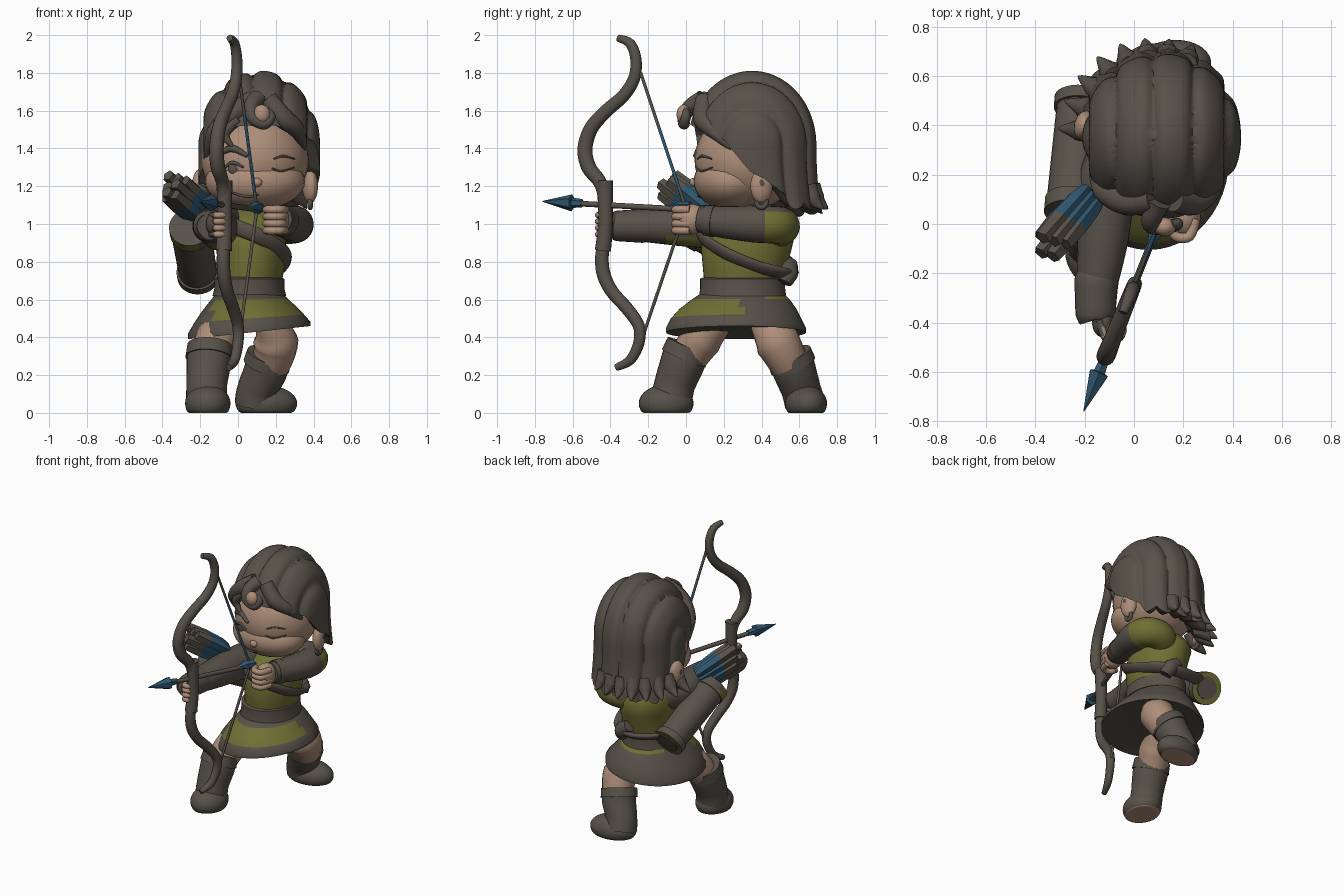
import bpy, bmesh, math
from mathutils import Vector as V

if "Cube" in bpy.data.objects:
    bpy.data.objects.remove(bpy.data.objects["Cube"])


def mat(name, col):
    m = bpy.data.materials.new(name)
    m.diffuse_color = (*col, 1)
    m.use_nodes = True
    m.node_tree.nodes["Principled BSDF"].inputs["Base Color"].default_value = m.diffuse_color
    return m


DARK = mat("dark brown grey", (0.095, 0.083, 0.066))
SKIN = mat("skin", (0.42, 0.27, 0.19))
OLIVE = mat("olive cloth", (0.16, 0.16, 0.035))
BLUE = mat("feather blue", (0.03, 0.095, 0.16))


def finish(name, bm, mats, rule=None, angle=50):
    bmesh.ops.remove_doubles(bm, verts=bm.verts, dist=1e-5)
    bmesh.ops.recalc_face_normals(bm, faces=bm.faces)
    for f in bm.faces:
        if rule:
            f.material_index = rule(f.calc_center_median(), f.normal)
    me = bpy.data.meshes.new(name)
    bm.to_mesh(me)
    bm.free()
    for m in mats:
        me.materials.append(m)
    ob = bpy.data.objects.new(name, me)
    bpy.context.collection.objects.link(ob)
    bpy.ops.object.select_all(action='DESELECT')
    ob.select_set(True)
    bpy.context.view_layer.objects.active = ob
    bpy.ops.object.shade_smooth_by_angle(angle=math.radians(angle))
    return ob


def skin_rings(bm, rings):
    vs = [[bm.verts.new(p) for p in r] for r in rings]
    n = len(vs[0])
    for a, b in zip(vs, vs[1:]):
        for i in range(n):
            bm.faces.new((a[i], a[(i + 1) % n], b[(i + 1) % n], b[i]))
    bm.faces.new(vs[0])
    bm.faces.new(vs[-1])


def tube(name, pts, radii, mats=(DARK,), rule=None, sides=16, flat=1, sub=5, angle=50):
    """Swept tube through points with a radius per point (smooth spline if sub > 1)."""
    P = [V(p) for p in pts]
    if not isinstance(radii, (list, tuple)):
        radii = [radii] * len(P)
    Q, R = [], []
    for i in range(len(P) - 1):
        a, b, c, d = P[max(i - 1, 0)], P[i], P[i + 1], P[min(i + 2, len(P) - 1)]
        for k in range(sub):
            t = k / sub
            Q.append(0.5 * (2 * b + (c - a) * t + (2 * a - 5 * b + 4 * c - d) * t * t + (3 * b - a - 3 * c + d) * t ** 3))
            R.append(radii[i] + (radii[i + 1] - radii[i]) * t)
    Q.append(P[-1])
    R.append(radii[-1])
    n, rings = V((0.03, 0.05, 1)), []
    for i, q in enumerate(Q):
        t = (Q[min(i + 1, len(Q) - 1)] - Q[max(i - 1, 0)]).normalized()
        n = n - t * n.dot(t)
        if n.length < 0.15:
            n = V((1, 0, 0)) - t * t.x
        n.normalize()
        b = t.cross(n)
        rings.append([q + R[i] * (n * math.cos(w) + b * flat * math.sin(w))
                      for w in (2 * math.pi * k / sides for k in range(sides))])
    bm = bmesh.new()
    skin_rings(bm, rings)
    return finish(name, bm, mats, rule, angle)


def ball(name, c, r, mats=(SKIN,), rule=None, floor=None, turn=0):
    bm = bmesh.new()
    bmesh.ops.create_uvsphere(bm, u_segments=32, v_segments=20, radius=1)
    ca, sa = math.cos(turn), math.sin(turn)
    for v in bm.verts:
        x, y, z = v.co.x * r[0], v.co.y * r[1], v.co.z * r[2]
        v.co = V((c[0] + ca * x - sa * y, c[1] + sa * x + ca * y, c[2] + z))
        if floor is not None:
            v.co.z = max(v.co.z, floor)
    return finish(name, bm, mats, rule)


def loft(name, rows, mats, rule=None, n=48, tilt=0):
    """Stack of ellipses: (z, cx, cy, rx, ry); tilt raises the +x side of the lower rows."""
    bm = bmesh.new()
    skin_rings(bm, [[V((cx + rx * math.cos(w), cy + ry * math.sin(w), z + tilt * rx * math.cos(w) * (.64 - z) * 5))
                     for w in (2 * math.pi * k / n for k in range(n))] for z, cx, cy, rx, ry in rows])
    return finish(name, bm, mats, rule)


# ---- torso, belt and flared skirt
loft("tunic", [(.66, .06, .3, .165, .2), (.76, .07, .31, .175, .22), (.87, .07, .32, .185, .24),
               (.96, .06, .34, .19, .24), (1.03, .07, .35, .17, .19), (1.09, .08, .35, .09, .1)], [OLIVE])
loft("belt", [(.61, .06, .3, .17, .2), (.62, .06, .3, .195, .23), (.66, .06, .3, .185, .225),
              (.71, .06, .3, .185, .225), (.72, .06, .3, .16, .2)], [DARK])
loft("skirt", [(.64, .06, .3, .17, .21), (.6, .06, .29, .205, .26), (.55, .06, .275, .25, .31), (.5, .06, .265, .29, .345),
               (.45, .06, .265, .325, .37), (.425, .06, .265, .325, .37), (.43, .06, .27, .3, .33),
               (.44, .06, .28, .15, .2)], [DARK, OLIVE],
     lambda c, n: int(.505 < c.z < .61 and c.y < .3 and c.x > -.13 or c.z > .59 and c.y > .4), tilt=.1)
tube("chest_strap", [(-.08, .16, 1.02), (.0, .09, .98), (.12, .085, .93), (.235, .2, .85), (.245, .36, .78), (.19, .51, .74),
                     (.06, .56, .73), (-.1, .53, .75), (-.18, .47, .78)], .042, flat=.5)
tube("strap_pouch", [(.08, .55, .79), (.14, .54, .74), (.16, .52, .69)], [.04, .055, .04])
tube("neck", [(.1, .34, 1.0), (.1, .34, 1.15)], .11, (SKIN,))

# ---- legs and boots
tube("front_thigh", [(-.03, .2, .5), (-.11, .09, .4), (-.155, 0, .28)], [.06, .11, .1], (SKIN,))
tube("back_thigh", [(.15, .38, .5), (.2, .48, .38), (.175, .55, .25)], [.05, .12, .1], (SKIN,))
tube("front_boot_shaft", [(-.15, .01, .35), (-.155, -.02, .26), (-.165, -.06, .15), (-.165, -.08, .05)],
     [.12, .118, .108, .11], sides=24)
tube("back_boot_shaft", [(.165, .55, .3), (.145, .575, .22), (.1, .61, .12), (.09, .63, .05)],
     [.12, .115, .105, .108], sides=24)
tube("front_boot_cuff", [(-.148, .015, .355), (-.153, -.012, .29)], [.12, .126], sides=24)
tube("back_boot_cuff", [(.167, .545, .305), (.15, .567, .25)], [.122, .125], sides=24)
sole = lambda c, n: int(n.z < -.9 and c.z < .005)
ball("front_boot_foot", (-.16, -.105, .05), (.12, .145, .1), (DARK, SKIN), sole, 0)
ball("back_boot_foot", (.15, .635, .05), (.165, .11, .095), (DARK, SKIN), sole, 0, .15)

# ---- bow arm (its left side) and drawing arm
tube("bow_arm_sleeve", [(-.02, .34, .97), (-.1, .2, .98), (-.125, -.05, .99), (-.15, -.25, .99)], [.11, .12, .105, .08],
     (DARK, OLIVE), lambda c, n: int(-.12 < c.y < .3 and c.z < .94), sides=24)
tube("bow_arm_cuff", [(-.148, -.2, .99), (-.152, -.23, .99), (-.157, -.37, .99), (-.157, -.39, .99)], [.075, .09, .08, .06], sides=24)
tube("draw_arm_sleeve", [(.1, .42, .95), (.19, .5, .985), (.285, .475, .995), (.3, .36, 1.0), (.255, .2, 1.01), (.22, .07, 1.025)],
     [.1, .1, .1, .098, .085, .068], (DARK, OLIVE), lambda c, n: int(c.y > .41 and c.z < 1.065 or c.x < .2 and c.y > .3), sides=24)
tube("draw_arm_cuff", [(.24, .15, 1.015), (.225, .1, 1.02)], [.086, .08], sides=24)
ball("draw_hand", (.205, .03, 1.025), (.066, .085, .08))
ball("bow_hand", (-.125, -.4, 1.0), (.045, .06, .06), (DARK,))
for k in range(4):
    z = .965 + .037 * k
    tube("draw_finger", [(.25, .02, z), (.225, -.05, z), (.17, -.05, z), (.15, -.005, z)], .021, (SKIN,), sides=10)
    z = .945 + .034 * k
    tube("bow_finger", [(-.14, -.39, z), (-.115, -.462, z), (-.075, -.452, z), (-.065, -.41, z)], .017,
         (DARK, SKIN), lambda c, n: int(c.x > -.125), sides=10)

# ---- recurve bow: everything lies in one slanted upright plane
B = lambda y, z: (.1 + .4 * y, y, z)
bow = [(-.36, 1.985), (-.295, 1.955), (-.265, 1.87), (-.275, 1.77), (-.33, 1.68), (-.42, 1.6), (-.5, 1.51), (-.535, 1.4),
       (-.515, 1.3), (-.455, 1.22), (-.43, 1.12), (-.425, .95), (-.445, .83), (-.435, .73), (-.39, .64), (-.31, .55),
       (-.25, .46), (-.25, .37), (-.295, .28), (-.37, .24)]
tube("bow", [B(*p) for p in bow], [.018, .027, .03, .032, .034, .036, .038, .04, .04, .036, .034, .034, .036, .037, .035, .034,
                                   .032, .03, .027, .018], flat=.95)
tube("bow_grip", [B(-.43, 1.23), B(-.427, 1.1), B(-.427, .98), B(-.44, .86)], [.043, .039, .039, .043])
nock = B(.0, 1.08)
for y, z in ((-.24, 1.8), (-.22, .43)):
    tube("bow_string", [B(y, z), nock], .009, (DARK, BLUE), lambda c, n: int(1.16 < c.z < 1.55), sides=8, sub=12)

# ---- nocked arrow
tube("arrow_shaft", [B(.04, 1.075), B(-.6, 1.11)], .015, sides=10)
tube("arrow_head", [B(-.55, 1.11), B(-.6, 1.112), B(-.605, 1.112), B(-.76, 1.12)], [.022, .027, .045, .002], (BLUE,), sides=6, sub=1, angle=20)
tube("arrow_feather", [B(.02, 1.085), B(-.04, 1.09), B(-.09, 1.085)], [.035, .03, .012], (BLUE,), sides=6, sub=1, angle=20)

# ---- quiver with a bundle of feathered arrows
q0, q1 = V((-.21, .51, .725)), V((-.25, .06, .975))
qa = (q1 - q0).normalized()
tube("quiver", [q0 + qa * .02, q0 + (q1 - q0) * .5, q1], [.1, .104, .108], sides=28)
tube("quiver_mouth_rim", [q1 - qa * .045, q1 + qa * .02], .114, (DARK, OLIVE),
     lambda c, n: int(n.x < .3 and c.z < 1.0 and n.y < .45 and n.dot(qa) < .5), sides=28)
tube("quiver_base_rim", [q0, q0 + qa * .05], .112, (DARK, OLIVE), lambda c, n: int(n.dot(qa) < -.5), sides=28)
tube("quiver_base", [q0 - qa * .006, q0 + qa * .01], .075, sides=20)
f0, f1 = V((-.18, .11, 1.05)), V((-.345, -.085, 1.2))
s1, s2 = V((.55, -.55, .0)).normalized(), V((.35, .3, .8)).normalized()
for i in (-1, 0, 1):
    for j in (-1, 0, 1):
        o = s1 * .042 * i + s2 * .05 * j
        e = f1 + o + (f1 - f0) * .09 * ((i * 2 + j) % 3 - 1)
        s = f0 + o * .8
        tube("quiver_feather", [s, s.lerp(e, .2), s.lerp(e, .6), s.lerp(e, .62), e], [.02, .036, .04, .04, .032],
             (BLUE, DARK), lambda c, n: int((c - f0).dot(f1 - f0) > .62 * (f1 - f0).length_squared), sides=5, sub=2, angle=15)

# ---- head, face and ears
HEADS = [((.09, .33, 1.34), (.285, .285, .265)), ((.09, .24, 1.225), (.265, .2, .15))]
ball("head", *HEADS[0])
ball("cheeks_and_jaw", *HEADS[1])


def face(x, z, off=.002):
    ys = [c[1] - r[1] * math.sqrt(max(0, 1 - ((x - c[0]) / r[0]) ** 2 - ((z - c[2]) / r[2]) ** 2)) for c, r in HEADS]
    return (x, min(ys) - off, z)


ball("nose", face(.1, 1.22, 0), (.028, .022, .024))
for name, pts, r in (("closed_eye", [(.18, 1.295), (.23, 1.28), (.3, 1.3)], .006), ("right_brow", [(.19, 1.345), (.24, 1.36), (.3, 1.345)], .007),
                     ("left_brow", [(-.1, 1.37), (-.03, 1.4), (.05, 1.36)], .02), ("mouth", [(-.03, 1.165), (.05, 1.145), (.11, 1.155)], .008),
                     ("open_eye_lid", [(-.08, 1.29), (-.03, 1.325), (.03, 1.3)], .01)):
    tube(name, [face(*p) for p in pts], [r * .6, r, r * .5], sides=8)
ball("open_eye", face(-.025, 1.295, 0), (.028, .009, .03), (DARK,))
for s in (-1, 1):
    x = .09 + .292 * s
    ball("ear", (x, .4, 1.2), (.04, .06, .09), turn=.25 * s)
    ball("ear_hollow", (x + .034 * s, .395, 1.21), (.007, .022, .03), (DARK,))
    tube("earring", [(x, .4 + .025 * math.sin(k * .785), 1.115 + .028 * math.cos(k * .785)) for k in range(9)], .014, sides=8, sub=2)

# ---- ridged, swept-back hair: hairline height depends on direction (degrees from the front)
LINE = [(0, 1.53), (40, 1.5), (65, 1.44), (88, 1.28), (112, 1.2), (128, 1.1), (180, 1.07)]


def hairline(w):
    for (a, za), (b, zb) in zip(LINE, LINE[1:]):
        if w <= b:
            return za + (zb - za) * (w - a) / (b - a)
    return LINE[-1][1]


rings, N, M = [], 200, 30
for j in range(M + 2):
    s, ring = min(j / M, 1), []
    for i in range(N):
        a = 2 * math.pi * i / N
        w = abs((math.degrees(a) + 180) % 360 - 180)
        back = max(0, min(1, (w - 95) / 35))
        hem = hairline(w) - .04 * back * (abs(math.sin(a * 9)) - .5)
        if math.sin(a) < 0 and w > 50:
            hem -= .07 * math.sin(a) ** 2
        z = 1.805 - (1.805 - hem) * (1 - math.cos(s * math.pi / 2))
        h = (z - 1.42) / .385
        r = math.sqrt(max(0, 1 - h * h)) if h > 0 else 1 + back * .14 * h * h * (1 if math.sin(a) < 0 else .6)
        dx, dy = math.sin(a) * r * .318, -math.cos(a) * r * .335
        u = math.asin(max(-1, min(1, dx / .335)))
        k = 1.02 - .085 * (1 - abs(math.sin(u * 6 + .6))) ** 2
        z = 1.42 + (z - 1.42) * k if z > 1.42 else z
        if j > M:
            k, z = .7, z + .04
        ring.append(V((.11 + dx * k, .35 + dy * k, z)))
    rings.append(ring)
bm = bmesh.new()
skin_rings(bm, rings[1:])
finish("hair", bm, [DARK], angle=60)

# loose locks, fringe and forelock curl
for pts, r in (([(.08, .1, 1.66), (-.03, .09, 1.58), (-.12, .14, 1.48), (-.165, .22, 1.36)], [.05, .055, .05, .015]),
               ([(.16, .1, 1.66), (.24, .09, 1.56), (.31, .14, 1.5), (.355, .24, 1.4)], [.05, .055, .045, .01]),
               ([(0, .07, 1.56), (-.07, .08, 1.48), (-.03, .07, 1.41)], [.035, .03, .008])):
    tube("fringe_lock", pts, r)
tube("forelock_curl", [(.1, .09, 1.66), (.07, .02, 1.62), (.08, -.01, 1.56), (.14, -.01, 1.53), (.175, 0, 1.57), (.15, 0, 1.61)],
     [.05, .04, .033, .03, .025, .012])
ball("forelock_tie", (.125, -.012, 1.58), (.045, .038, .052))
# wind-blown tips, from the back round to the left
for k in range(8):
    a = math.radians(160 + k * 15)
    d = V((math.sin(a), -math.cos(a), 0))
    c = V((.11, .35, 1.2)) + V((d.x * .29, d.y * .315, 0))
    g = 1 + .5 * max(0, -d.x)
    tube("hair_tip", [c, c + d * .03 * g - V((0, 0, .07)), c + d * .085 * g - V((0, 0, .12))], [.05, .045, .004], sides=10)
